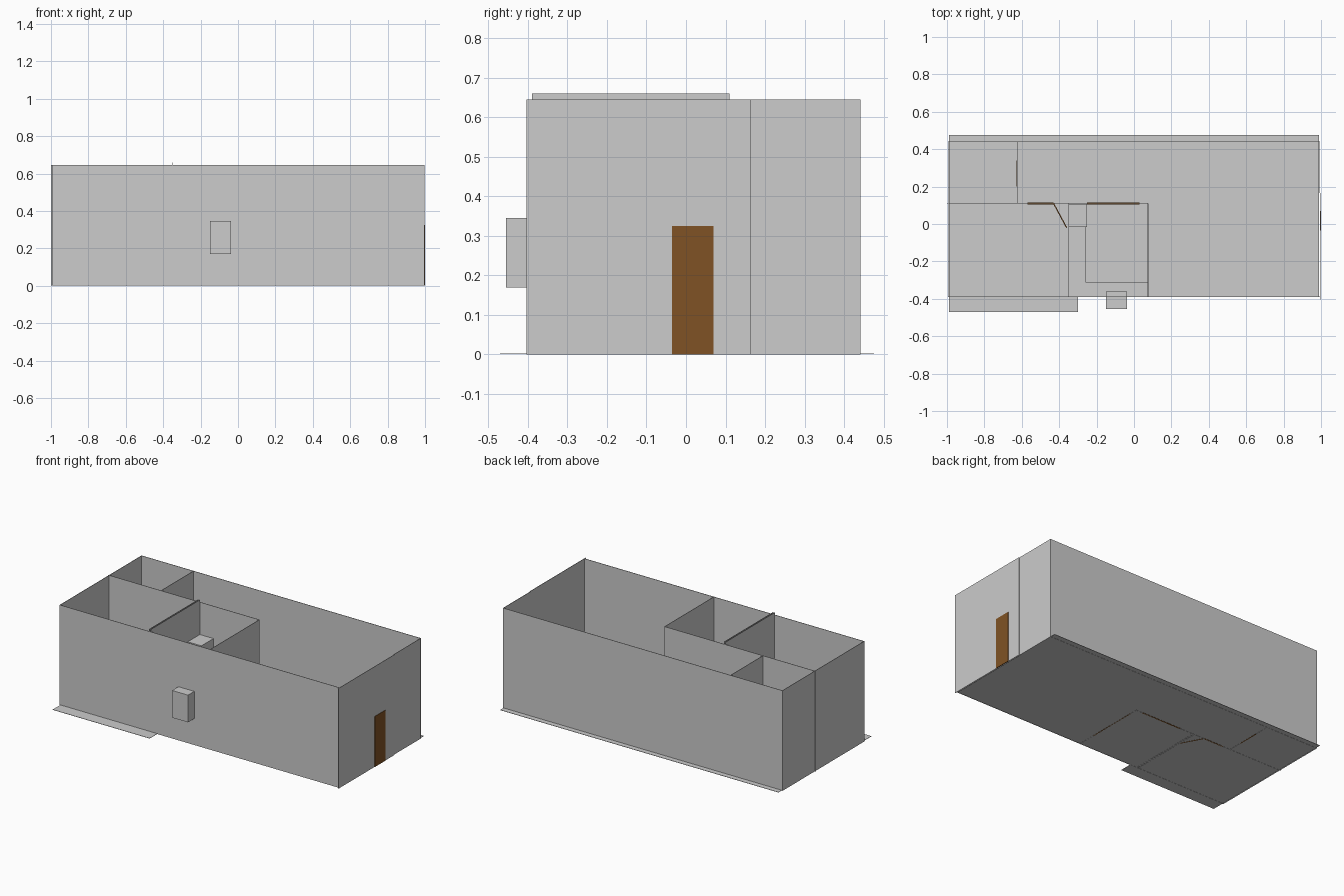
import bpy, bmesh
from mathutils import Vector

if "Cube" in bpy.data.objects:
    bpy.data.objects.remove(bpy.data.objects["Cube"])


def material(name, color):
    m = bpy.data.materials.new(name)
    m.diffuse_color = (*color, 1)
    m.use_nodes = True
    m.node_tree.nodes["Principled BSDF"].inputs["Base Color"].default_value = m.diffuse_color
    return m


GRAY = material("plaster_gray", (0.604, 0.604, 0.604))
BROWN = material("door_brown", (0.216, 0.086, 0.018))


def finish(name, bm, mat):
    bmesh.ops.recalc_face_normals(bm, faces=bm.faces)
    mesh = bpy.data.meshes.new(name)
    bm.to_mesh(mesh)
    bm.free()
    mesh.materials.append(mat)
    ob = bpy.data.objects.new(name, mesh)
    bpy.context.collection.objects.link(ob)
    return ob


def panel(name, p0, p1, z0, z1, thick=0.003, mat=GRAY):
    """Upright panel standing on the segment p0-p1."""
    a, b = Vector((*p0, z0)), Vector((*p1, z0))
    d = (b - a).normalized()
    n = Vector((-d.y, d.x, 0)) * thick / 2
    bm = bmesh.new()
    base = bm.faces.new([bm.verts.new(p) for p in (a - n, b - n, b + n, a + n)])
    ext = bmesh.ops.extrude_face_region(bm, geom=[base])
    bmesh.ops.translate(bm, vec=(0, 0, z1 - z0),
                        verts=[v for v in ext["geom"] if isinstance(v, bmesh.types.BMVert)])
    return finish(name, bm, mat)


def box(name, x0, x1, y0, y1, z0, z1, mat=GRAY):
    ym = (y0 + y1) / 2
    return panel(name, (x0, ym), (x1, ym), z0, z1, y1 - y0, mat)


H = 0.645    # wall height
DOOR = 0.325  # door height
FRONT, BACK, MID = -0.39, 0.44, 0.11

# Ground plates
box("floor", -0.99, 0.99, FRONT, 0.475, 0.001, 0.003)
box("front_step", -0.99, -0.30, -0.47, FRONT, 0.001, 0.003)

# Outer walls
panel("front_wall", (-0.995, FRONT), (0.995, FRONT), 0, H)
panel("back_wall", (-0.995, BACK), (0.995, BACK), 0, H)
panel("left_wall", (-0.994, FRONT), (-0.994, BACK), 0, H)
panel("right_wall_front", (0.996, -0.403), (0.996, 0.165), 0, H)
panel("right_wall_back", (0.992, 0.165), (0.992, BACK), 0, H)

# Inner walls
panel("corridor_wall", (-1.0, MID), (0.075, MID), 0, H)
panel("kitchen_side_wall", (0.075, FRONT), (0.075, MID), 0, H)
panel("back_room_wall", (-0.625, MID), (-0.625, BACK), 0, H)
for i, x in enumerate((-0.358, -0.348)):
    panel(f"double_partition_{i + 1}", (x, FRONT), (x, MID), 0, 0.66, 0.002)

# Doors: name, start, end, thickness
for name, p0, p1, t in (
        ("entrance_door", (0.997, -0.035), (0.997, 0.07), 0.006),
        ("closed_leaf", (-0.57, MID), (-0.43, MID), 0.009),
        ("open_leaf", (-0.43, MID), (-0.36, -0.02), 0.006),
        ("kitchen_door", (-0.25, MID), (0.03, MID), 0.009),
        ("kitchen_side_door", (0.075, -0.27), (0.075, 0.06), 0.006),
        ("back_room_door", (-0.625, 0.20), (-0.625, 0.34), 0.006)):
    panel(name, p0, p1, 0, DOOR, t, BROWN)

# Kitchen furniture
box("tall_cabinet", -0.347, -0.25, -0.015, 0.108, 0.003, 0.437)
box("side_counter", -0.347, -0.26, -0.31, -0.015, 0.003, 0.15)
box("front_counter", -0.347, 0.073, -0.388, -0.31, 0.003, 0.15)
box("stove", -0.347, -0.256, -0.27, -0.14, 0.003, 0.153)

# Box unit mounted through the front wall
box("wall_unit", -0.15, -0.037, -0.455, -0.36, 0.17, 0.345)
